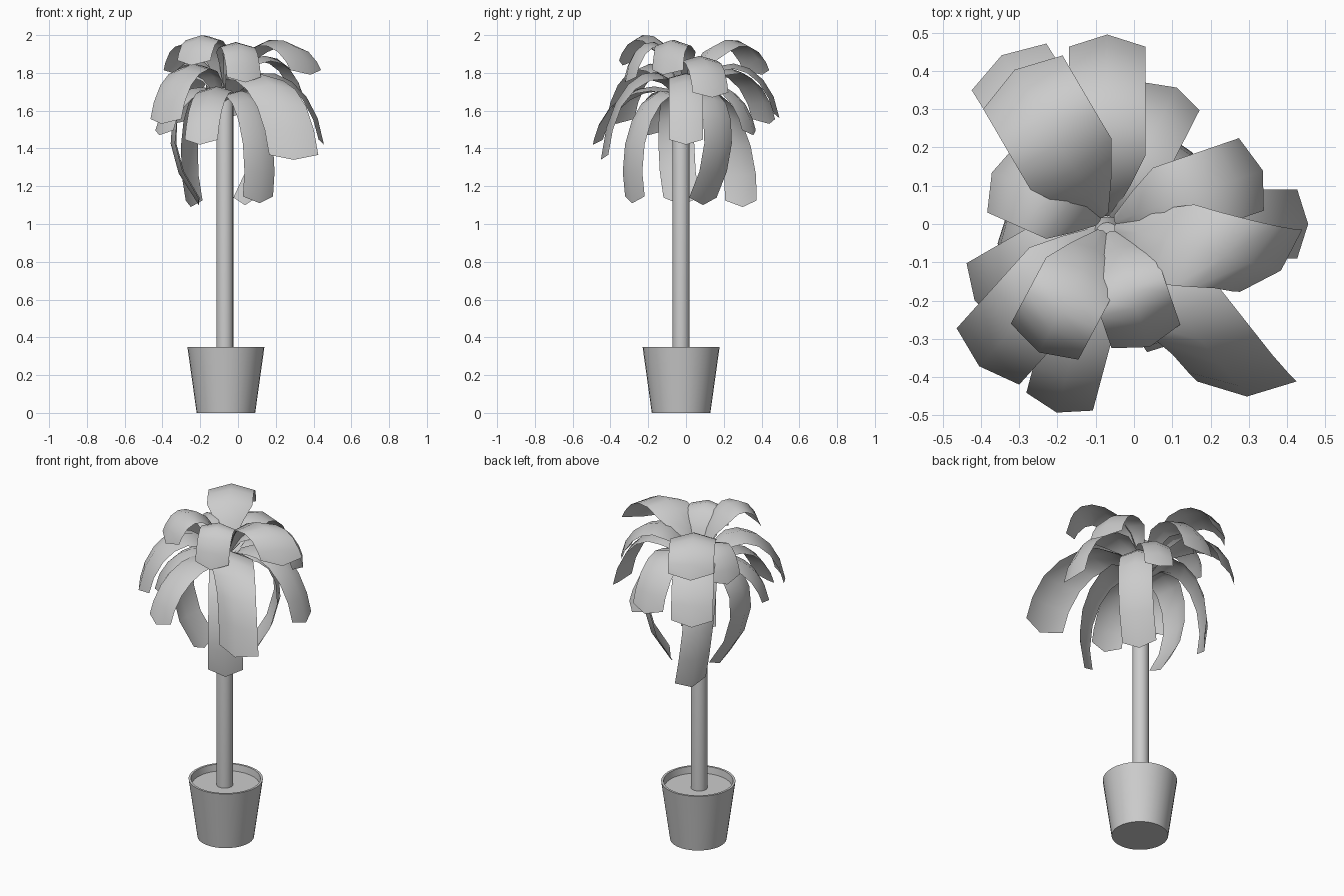
import bpy, bmesh
from math import radians, pi
from mathutils import Vector, Matrix

old = bpy.data.objects.get("Cube")
if old:
    bpy.data.objects.remove(old, do_unlink=True)

grey = bpy.data.materials.new("plain_grey")
grey.use_nodes = True
COLOUR = (0.6, 0.6, 0.6, 1)
grey.diffuse_color = COLOUR
grey.node_tree.nodes["Principled BSDF"].inputs["Base Color"].default_value = COLOUR

CROWN = Vector((-0.07, 0, 0))


def make_object(name, bm, angle):
    mesh = bpy.data.meshes.new(name)
    bm.to_mesh(mesh)
    bm.free()
    mesh.materials.append(grey)
    obj = bpy.data.objects.new(name, mesh)
    bpy.context.collection.objects.link(obj)
    bpy.ops.object.select_all(action="DESELECT")
    obj.select_set(True)
    bpy.context.view_layer.objects.active = obj
    bpy.ops.object.shade_smooth_by_angle(angle=radians(angle))


def lathe(name, profile, x, sides=32):
    """Spin a radius/height profile around a vertical axis."""
    bm = bmesh.new()
    verts = [bm.verts.new((r, 0, z)) for r, z in profile]
    edges = [bm.edges.new(pair) for pair in zip(verts, verts[1:])]
    bmesh.ops.spin(bm, geom=verts + edges, axis=(0, 0, 1), cent=(0, 0, 0),
                   angle=2 * pi, steps=sides, use_duplicate=False)
    bmesh.ops.remove_doubles(bm, verts=bm.verts, dist=0.0005)
    bmesh.ops.recalc_face_normals(bm, faces=bm.faces)
    bmesh.ops.translate(bm, verts=bm.verts, vec=(x, -0.026, 0))
    make_object(name, bm, 35)


def yaw(degrees):
    return Matrix.Rotation(radians(degrees), 3, "Z")


def leaf(name, azimuth, reach, belly, root, peak, tip, width,
         twist=0, sweep=0, fall=0.3, steps=7):
    """Arched strip, two faces across, with a blunt three-point tip.
    twist turns the blade sideways, sweep bends its path sideways,
    fall sets how far the outer part of the arch hangs."""
    high = (peak - 0.216 * root - (0.064 + 0.288 * fall) * tip) / (0.72 - 0.288 * fall)
    ctrl = [Vector((0.02, 0, root)), Vector((0.35 * belly, 0, high)),
            Vector((belly, 0, (1 - fall) * high + fall * tip)), Vector((reach, 0, tip))]
    bm = bmesh.new()
    rows = []
    for i in range(steps + 1):
        t = i / steps
        s = 1 - t
        p = s**3 * ctrl[0] + 3*s*s*t * ctrl[1] + 3*s*t*t * ctrl[2] + t**3 * ctrl[3]
        tangent = (s*s * (ctrl[1] - ctrl[0]) + 2*s*t * (ctrl[2] - ctrl[1])
                   + t*t * (ctrl[3] - ctrl[2])).normalized()
        normal = Vector((-tangent.z, 0, tangent.x))
        # Narrow stalk widening quickly into the blade
        half = width / 2 * min(1, 0.15 + 3.2 * t)
        sag = -0.28 * half * normal
        if i == steps:
            sag -= 0.03 * tangent
        path, blade = yaw(azimuth + sweep * t * t), yaw(azimuth + twist * min(1, 1.5 * t))
        rows.append([bm.verts.new(CROWN + path @ p
                                  + blade @ (Vector((0, k * half, 0)) + abs(k) * sag))
                     for k in (-1, 0, 1)])
    for a, b in zip(rows, rows[1:]):
        for k in range(2):
            bm.faces.new((a[k], b[k], b[k + 1], a[k + 1]))
    make_object(name, bm, 60)


# Pot with a thin rim and sunken soil
lathe("pot", [(0, 0), (0.155, 0), (0.204, 0.35), (0.191, 0.35), (0.186, 0.31)], -0.064)
lathe("soil", [(0, 0.31), (0.187, 0.31)], -0.064)
lathe("trunk", [(0.045, 0.3), (0.045, 1.64), (0.03, 1.7), (0, 1.7)], -0.07, 20)

# Upper leaves: azimuth, reach, peak, tip, width, twist
upper = [(121, 0.47, 1.97, 1.79, 0.25, 3), (-118, 0.38, 1.99, 1.84, 0.2, 0),
         (-71, 0.34, 1.96, 1.75, 0.19, 0), (-15, 0.47, 1.97, 1.79, 0.23, -30),
         (19, 0.43, 1.89, 1.67, 0.2, 0), (156, 0.33, 1.87, 1.68, 0.2, 0)]
for a, r, peak, tip, w, twist in upper:
    leaf("upper_leaf", a, r, 0.93 * r, 1.72, peak, tip, w, twist)

# Middle leaves
middle = [(90, 0.495, 1.85, 1.56, 0.2, 0), (122, 0.52, 1.83, 1.53, 0.23, 0),
          (0, 0.525, 1.8, 1.42, 0.18, 0), (-51, 0.58, 1.8, 1.34, 0.26, -39),
          (-105, 0.51, 1.72, 1.42, 0.18, 0), (-132, 0.5, 1.85, 1.53, 0.22, 0),
          (-150, 0.4, 1.72, 1.47, 0.19, 0), (63, 0.4, 1.74, 1.47, 0.16, 0)]
for a, r, peak, tip, w, twist in middle:
    leaf("middle_leaf", a, r, 0.92 * r, 1.67, peak, tip, w, twist)

# Drooping leaves: azimuth, tip reach, belly, tip height, twist, sweep
drooping = [(-57, 0.34, 0.45, 1.11, 0, 0), (40, 0.14, 0.48, 1.1, 0, 0),
            (190, 0.14, 0.48, 1.1, -12, 0), (135, 0.35, 0.43, 1.09, 17, -14)]
for a, r, belly, tip, twist, sweep in drooping:
    leaf("drooping_leaf", a, r, belly, 1.62, 1.67, tip, 0.19, twist, sweep, fall=0.5)
